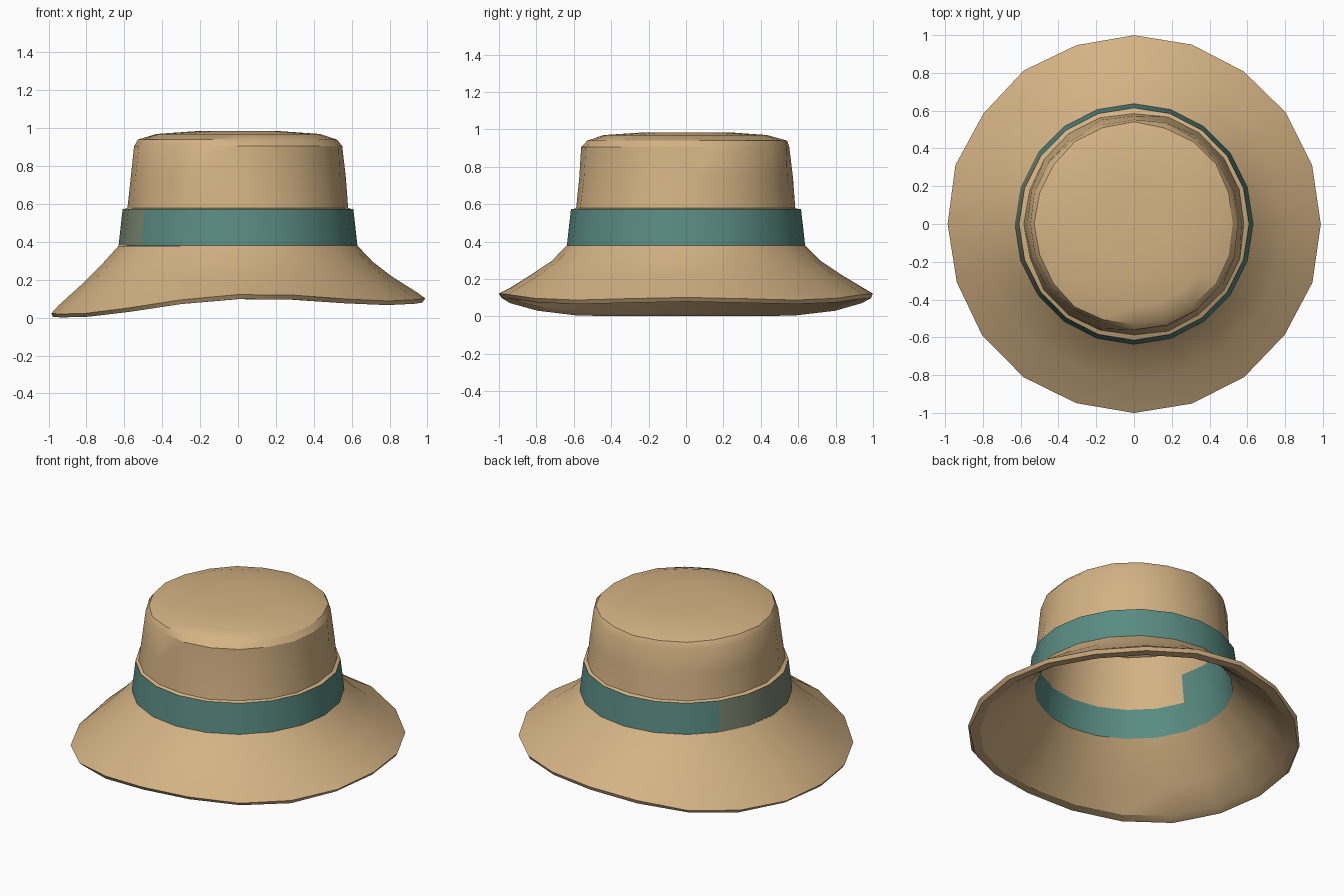
import bpy
import bmesh
import random
from math import cos, sin, tau, degrees

random.seed(4)
SIDES = 20

cube = bpy.data.objects.get("Cube")
if cube:
    bpy.data.objects.remove(cube, do_unlink=True)


def material(name, rgb):
    mat = bpy.data.materials.new(name)
    mat.use_nodes = True
    mat.diffuse_color = (*rgb, 1)
    mat.node_tree.nodes["Principled BSDF"].inputs["Base Color"].default_value = (*rgb, 1)
    return mat


TAN = material("tan cloth", (0.66, 0.45, 0.23))
TEAL = material("teal band", (0.10, 0.26, 0.225))
FADED = material("faded band", (0.20, 0.24, 0.165))


def wave(r, a):
    """Height change of the drooping brim, growing towards the rim."""
    weight = max(0, (r - 0.62) / 0.38) ** 1.4
    return weight * (0.04 * cos(a) - 0.03 * cos(2 * a) + 0.015 * cos(4 * a) - 0.015)


def lathe(name, profile, mats, rule=None, jitter=0.0, wavy=False):
    """Revolve a profile of (radius, height); rule picks a material from angle and height."""
    bm = bmesh.new()
    rows = []
    for k, (r, z) in enumerate(profile):
        if r == 0:
            rows.append([bm.verts.new((0, 0, z))] * SIDES)
            continue
        amount = jitter if 0 < k < len(profile) - 1 else 0
        row = []
        for j in range(SIDES):
            a = tau * j / SIDES
            rr = r + random.uniform(-amount, amount)
            zz = z + (wave(r, a) if wavy else 0)
            row.append(bm.verts.new((rr * cos(a) * 0.99, rr * sin(a), zz)))
        rows.append(row)
    for low, high in zip(rows, rows[1:]):
        for j in range(SIDES):
            n = (j + 1) % SIDES
            ring = [low[j], low[n], high[n], high[j]]
            face = bm.faces.new(list(dict.fromkeys(ring)))
            if rule:
                face.material_index = rule(degrees(tau * (j + 0.5) / SIDES),
                                           face.calc_center_median().z)
    mesh = bpy.data.meshes.new(name)
    bm.to_mesh(mesh)
    bm.free()
    for mat in mats:
        mesh.materials.append(mat)
    obj = bpy.data.objects.new(name, mesh)
    bpy.context.collection.objects.link(obj)
    bpy.ops.object.select_all(action="DESELECT")
    obj.select_set(True)
    bpy.context.view_layer.objects.active = obj
    bpy.ops.object.shade_smooth_by_angle(angle=0.5)
    return obj


# Crown with a bevelled, nearly flat top
lathe("crown",
      [(0.615, 0.57), (0.59, 0.58), (0.575, 0.74), (0.558, 0.905), (0.535, 0.94),
       (0.44, 0.97), (0.22, 0.985), (0, 0.985)],
      [TAN], jitter=0.007)

# Band around the crown, faded on the right side
lathe("hat_band", [(0.637, 0.38), (0.615, 0.575)], [TEAL, FADED],
      rule=lambda a, z: int(136 < a < 218))

# Lining inside the crown, with the band showing through low down
lathe("crown_lining",
      [(0, 0.95), (0.42, 0.94), (0.52, 0.89), (0.545, 0.74), (0.57, 0.56), (0.595, 0.375)],
      [TAN, TEAL],
      rule=lambda a, z: int(z < 0.56 or (135 < a < 195 and z < 0.7)))

# Drooping brim: underside, rim and upper side
lathe("brim",
      [(0.595, 0.375), (0.68, 0.28), (0.80, 0.175), (0.93, 0.075), (0.985, 0.07),
       (1.0, 0.092), (0.95, 0.125), (0.82, 0.215), (0.72, 0.295), (0.637, 0.38)],
      [TAN], jitter=0.005, wavy=True)
